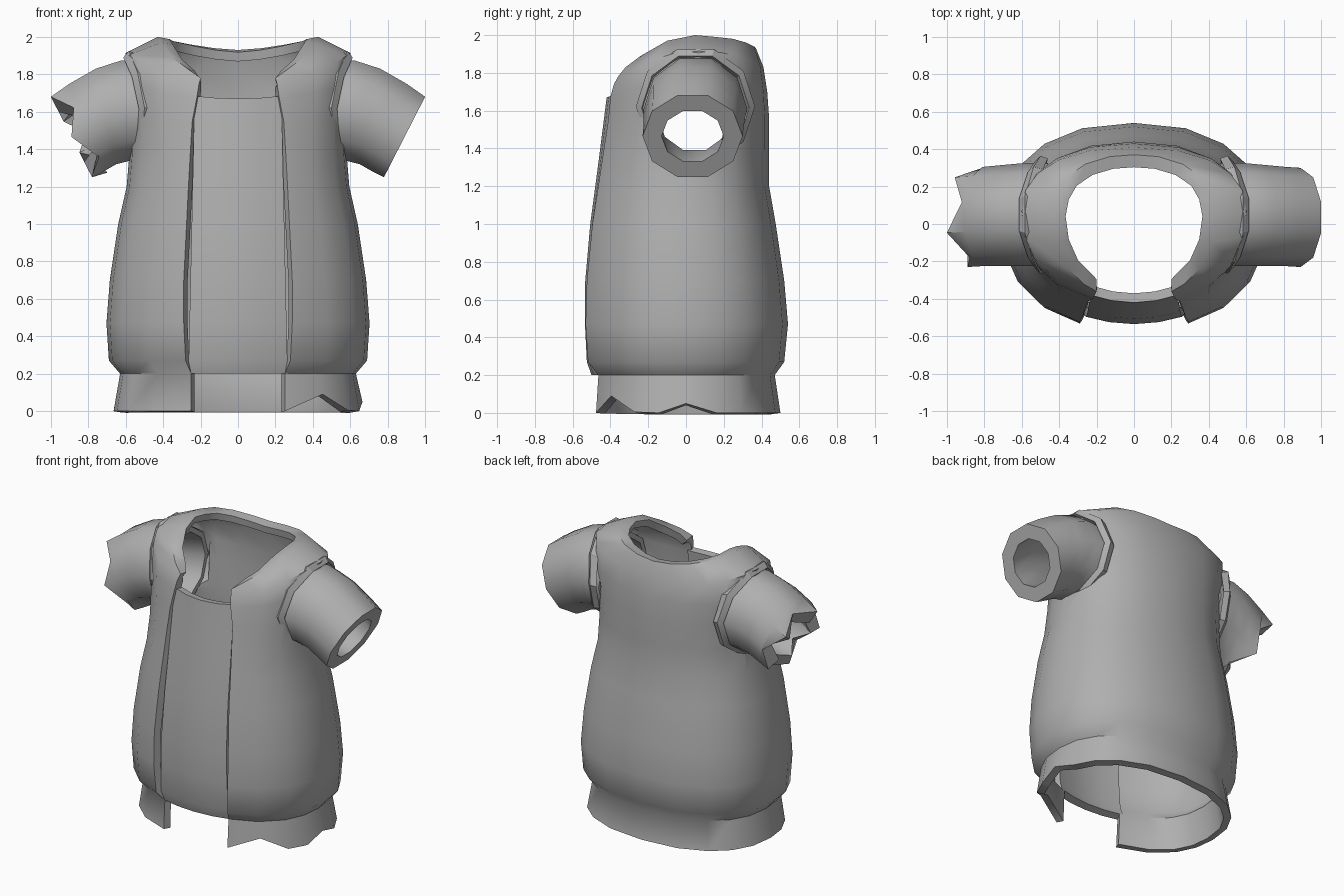
import bpy, bmesh, math

if "Cube" in bpy.data.objects:
    bpy.data.objects.remove(bpy.data.objects["Cube"])

grey = bpy.data.materials.new("cloth grey")
grey.diffuse_color = (0.43, 0.43, 0.43, 1)
grey.use_nodes = True
grey.node_tree.nodes["Principled BSDF"].inputs["Base Color"].default_value = grey.diffuse_color


def make(name, rows, closed=False, caps=False):
    """Skin a list of equal-length point rows."""
    bm = bmesh.new()
    vs = [[bm.verts.new(p) for p in row] for row in rows]
    n = len(rows[0])
    for a, b in zip(vs, vs[1:]):
        for i in range(n if closed else n - 1):
            j = (i + 1) % n
            bm.faces.new((a[i], a[j], b[j], b[i]))
    if caps:
        bmesh.ops.holes_fill(bm, edges=bm.edges)
    if closed:
        bmesh.ops.remove_doubles(bm, verts=bm.verts, dist=1e-5)
        bmesh.ops.recalc_face_normals(bm, faces=bm.faces)
    me = bpy.data.meshes.new(name)
    bm.to_mesh(me)
    bm.free()
    ob = bpy.data.objects.new(name, me)
    bpy.context.collection.objects.link(ob)
    me.materials.append(grey)
    return ob


def finish(ob, angle):
    bpy.ops.object.select_all(action='DESELECT')
    ob.select_set(True)
    bpy.context.view_layer.objects.active = ob
    if ob.modifiers:
        bpy.ops.object.convert(target='MESH')
    bpy.ops.object.shade_smooth_by_angle(angle=math.radians(angle))


def thicken(ob):
    sol = ob.modifiers.new("thickness", 'SOLIDIFY')
    sol.thickness = 0.05
    sol.offset = -1


# Jacket body: half-section angles from the front opening to the spine
ANG = [23, 40, 60, 76, 90, 106, 123, 140, 160, 180]
P = 2.3

# z at front, side, back; half width; front y; back y; lapel edge x
SECTIONS = [
    (0.00, 0.00, 0.00, 0.665, 0.50, 0.50, 0.25),
    (0.20, 0.20, 0.20, 0.630, 0.49, 0.47, 0.25),
    (0.27, 0.27, 0.27, 0.690, 0.55, 0.52, 0.28),
    (0.47, 0.47, 0.47, 0.703, 0.565, 0.54, 0.29),
    (0.70, 0.70, 0.70, 0.685, 0.56, 0.52, 0.29),
    (1.00, 1.00, 1.00, 0.640, 0.53, 0.475, 0.275),
    (1.20, 1.20, 1.20, 0.595, 0.50, 0.44, 0.265),
    (1.38, 1.38, 1.38, 0.580, 0.47, 0.44, 0.255),
    (1.54, 1.58, 1.56, 0.590, 0.44, 0.44, 0.245),
    (1.66, 1.76, 1.70, 0.605, 0.42, 0.43, 0.22),
    (1.71, 1.915, 1.83, 0.600, 0.40, 0.41, 0.21),
]
# Ridge of the neckline, one point for each angle
NECK = [(0.20, -0.36, 1.78), (0.27, -0.32, 1.83), (0.35, -0.24, 1.89),
        (0.41, -0.10, 1.97), (0.43, 0.05, 2.00), (0.41, 0.16, 1.99),
        (0.36, 0.25, 1.98), (0.26, 0.32, 1.96), (0.13, 0.36, 1.94),
        (0.0, 0.37, 1.93)]


def both_sides(half):
    return half + [(-x, y, z) for x, y, z in reversed(half[:-1])]


rows = []
for k, (zf, zs, zb, w, f, b, edge) in enumerate(SECTIONS):
    half = []
    cy = 0.07 * max(0, k - 7) / 3
    for i, deg in enumerate(ANG):
        t = math.radians(deg)
        s, c = abs(math.sin(t)), math.cos(t)
        x = w * s ** (2 / P) if i < 9 else 0
        if i == 0:
            x = edge
        q = (1 - (x / w) ** P) ** (1 / P) if x < w else 0
        y = (cy - (f + cy) * q) if deg < 90 else cy + (b - cy) * q
        end = zf if c > 0 else zb
        half.append((x, y, zs + (end - zs) * c * c))
    rows.append(both_sides(half))
# Torn hem on one side of the front
for i, dz in ((1, 0.09), (2, 0.005), (4, 0.05)):
    x, y, z = rows[0][i]
    rows[0][i] = (x, y, z + dz)
rows.append(both_sides(NECK))
rows.append(both_sides([(x * 0.85 if i else x, y * 0.82, z - 0.012)
                        for i, (x, y, z) in enumerate(NECK)]))
body = make("jacket_body", rows)
thicken(body)


# Sleeves: top point, bottom point (x, z), half depth, centre y
RINGS = [((0.46, 1.86), (0.46, 1.34), 0.275, 0.05),
         ((0.62, 1.875), (0.57, 1.34), 0.275, 0.05),
         ((0.76, 1.83), (0.65, 1.32), 0.27, 0.045),
         ((0.90, 1.75), (0.72, 1.28), 0.265, 0.04),
         ((1.00, 1.68), (0.78, 1.25), 0.265, 0.035)]
N = 10


def ring(r, side, k=1.0, torn=False, bow=0.0):
    """Ten-sided loop; torn pulls alternate points, bow pulls the sides in."""
    (x1, z1), (x0, z0), ry, cy = r
    out = []
    for i in range(N):
        a = 2 * math.pi * (i + 0.5) / N
        u = math.cos(a) * k / math.cos(math.pi / N)
        pull = 0.08 if torn and i % 2 == 0 else 0
        x = (x1 + x0) / 2 + (x1 - x0) / 2 * u - pull
        out.append((side * (x - bow * math.sin(a) ** 2),
                    cy + ry * k * math.sin(a),
                    (z1 + z0) / 2 + (z1 - z0) / 2 * u + pull * 0.3))
    return out


cutters = []
for side, label in ((1, "right"), (-1, "left")):
    torn = side < 0
    tube = [ring(r, side) for r in RINGS[:-1]]
    tube += [ring(RINGS[-1], side, 1, torn), ring(RINGS[-1], side, 0.62, torn),
             ring(RINGS[2], side, 0.72), ring(RINGS[0], side, 0.87)]
    tube.append(tube[0])
    finish(make(label + "_sleeve", tube, True), 40)

    # Bevelled armhole trim hugging the shoulder
    trim = [ring(r, side, bow=bow) for r, bow in (
        (((0.53, 1.90), (0.51, 1.33), 0.300, 0.05), 0.06),
        (((0.59, 1.925), (0.55, 1.32), 0.315, 0.05), 0.07),
        (((0.62, 1.89), (0.58, 1.34), 0.285, 0.05), 0.07),
        (((0.56, 1.86), (0.54, 1.36), 0.265, 0.05), 0.06))]
    trim.append(trim[0])
    finish(make(label + "_armhole_trim", trim, True), 30)

    # Armhole cutter
    prism = [ring(((x, 1.875), (x, 1.34), 0.27, 0.05), side)
             for x in (0.42, 0.85)]
    cut = make(label + "_armhole_cutter", prism, True, True)
    cut.hide_render = True
    mod = body.modifiers.new("armhole", 'BOOLEAN')
    mod.operation = 'DIFFERENCE'
    mod.solver = 'EXACT'
    mod.object = cut
    cutters.append(cut)
finish(body, 46)
for cut in cutters:
    bpy.data.objects.remove(cut)

# Front panel behind the opening
PANEL = [(0.20, 0.50), (0.27, 0.525), (0.47, 0.535), (0.68, 0.535),
         (1.00, 0.507), (1.30, 0.467), (1.67, 0.42)]
XS = (-0.27, -0.14, 0, 0.14, 0.27)
rows = [[(x * (1 - 0.14 * z / 1.67), -y + 0.55 * x * x,
          z + (0.2 * x * x if z > 1.6 else 0)) for x in XS] for z, y in PANEL]
panel = make("front_panel", rows)
thicken(panel)
finish(panel, 40)
